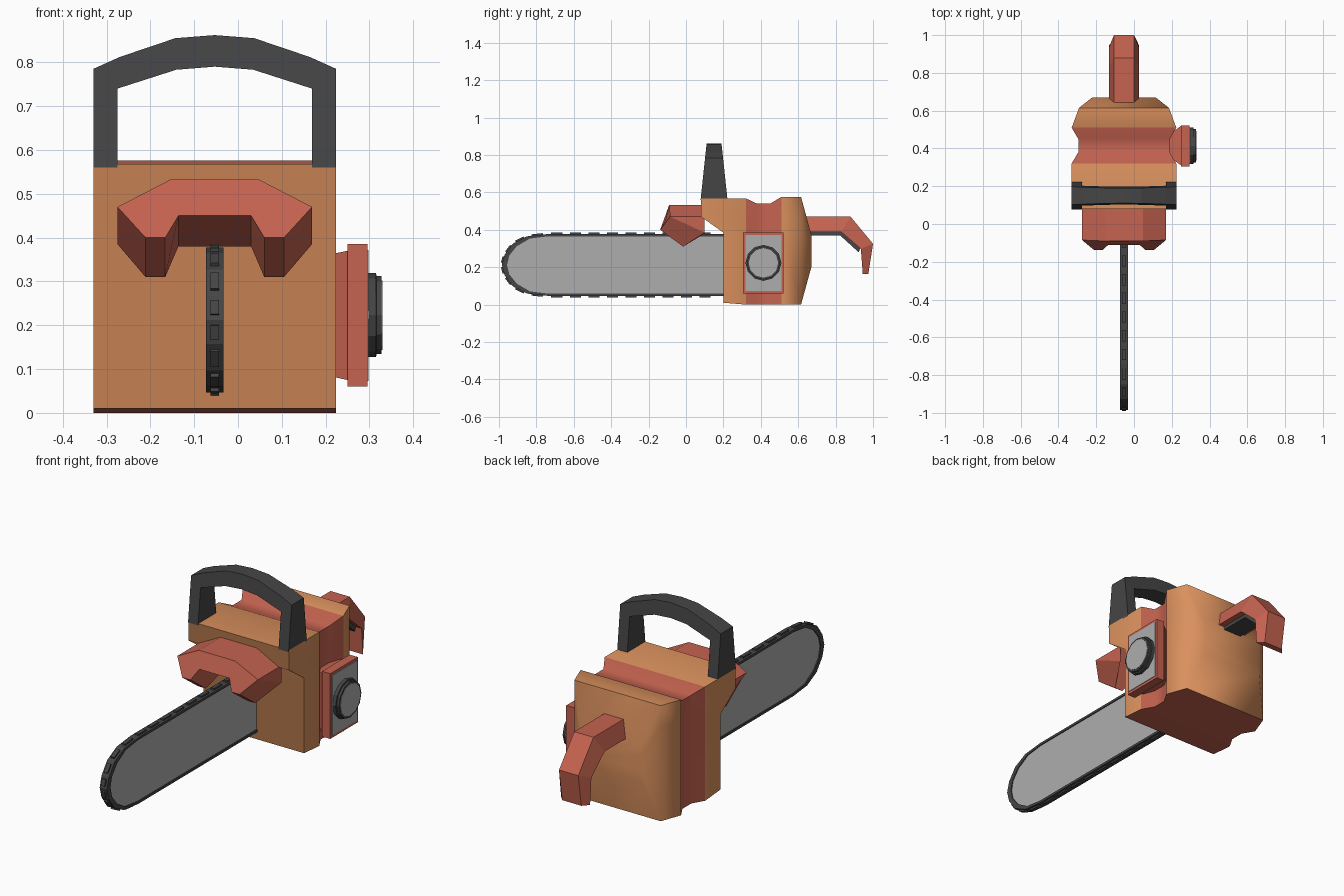
import bpy, bmesh, math
from mathutils import Vector

if "Cube" in bpy.data.objects:
    bpy.data.objects.remove(bpy.data.objects["Cube"], do_unlink=True)

CX = -0.053  # centre plane of the body and bar


def material(name, rgb):
    m = bpy.data.materials.new(name)
    m.use_nodes = True
    m.diffuse_color = (*rgb, 1)
    m.node_tree.nodes["Principled BSDF"].inputs["Base Color"].default_value = (*rgb, 1)
    return m


orange = material("orange", (0.70, 0.28, 0.11))
red = material("brick red", (0.56, 0.125, 0.08))
grey = material("steel grey", (0.42, 0.42, 0.42))
dark = material("dark rubber", (0.06, 0.06, 0.062))


def loft(name, rings, mats, rule=None, smooth=None):
    """Skin equal-length closed rings of points and cap both ends."""
    bm = bmesh.new()
    rows = [[bm.verts.new(p) for p in r] for r in rings]
    n = len(rows[0])
    for a, b in zip(rows, rows[1:]):
        for i in range(n):
            j = (i + 1) % n
            bm.faces.new((a[i], a[j], b[j], b[i]))
    bm.faces.new(rows[0])
    bm.faces.new(rows[-1])
    bmesh.ops.remove_doubles(bm, verts=bm.verts[:], dist=0.0001)
    bmesh.ops.recalc_face_normals(bm, faces=bm.faces[:])
    if rule:
        for f in bm.faces:
            f.material_index = rule(f)
    me = bpy.data.meshes.new(name)
    bm.to_mesh(me)
    bm.free()
    for m in mats:
        me.materials.append(m)
    ob = bpy.data.objects.new(name, me)
    bpy.context.collection.objects.link(ob)
    if smooth:
        bpy.ops.object.select_all(action="DESELECT")
        ob.select_set(True)
        bpy.context.view_layer.objects.active = ob
        bpy.ops.object.shade_smooth_by_angle(angle=math.radians(smooth))
    return ob


def mirrored(half):
    """Close a half ring of (x offset, y, z) across the centre plane."""
    return [(CX + x, y, z) for x, y, z in half] + [(CX - x, y, z) for x, y, z in reversed(half)]


# Body: overhanging front, waist groove, chamfered rear
def station(w, ys, zs):
    return mirrored([(w, y, z) for y, z in zip(ys, zs)])


body = [station(0.277, (0.08, 0.08, 0.2, 0.2), (0.568, 0.47, 0.385, 0.01))]
for y, w, top in ((0.32, 0.277, 0.568), (0.38, 0.242, 0.54), (0.45, 0.242, 0.54),
                  (0.51, 0.277, 0.576), (0.615, 0.238, 0.576)):
    body.append(station(w, [y] * 4, (top, 0.47, 0.385, 0)))
body.append(station(0.168, [0.67] * 4, (0.375, 0.33, 0.25, 0.2)))


def body_colour(f):
    y = f.calc_center_median().y
    return 1 if f.normal.z < -0.95 or 0.32 < y < 0.51 else 0


loft("engine_body", body, [orange, red], body_colour, 60)

# Top handle: arch that tapers upward
outer = [(0.277, 0.56), (0.277, 0.785), (0.217, 0.812), (0.09, 0.855), (0, 0.862)]
inner = [(0.222, 0.56), (0.222, 0.74), (0.2, 0.747), (0.088, 0.783), (0, 0.79)]


def arch_ring(o, i, s):
    def pair(p):
        t = (p[1] - 0.56) / 0.3
        x = CX + s * p[0]
        return [(x, 0.078 + 0.032 * t, p[1]), (x, 0.222 - 0.032 * t, p[1])]
    return pair(o) + pair(i)[::-1]


half = list(zip(outer, inner))
loft("top_handle", [arch_ring(o, i, 1) for o, i in half]
     + [arch_ring(o, i, -1) for o, i in reversed(half[:-1])], [dark])

# Front hand guard with two prongs
guard_front = [(0.1, -0.09, 0.533), (0.222, -0.085, 0.47), (0.222, -0.085, 0.47),
               (0.158, -0.138, 0.4), (0.113, -0.138, 0.4), (0.083, -0.11, 0.45)]
guard_back = [(0.1, 0.1, 0.533), (0.222, 0.1, 0.47), (0.222, 0.1, 0.385),
              (0.158, -0.015, 0.31), (0.113, -0.015, 0.31), (0.083, 0.1, 0.38)]
loft("hand_guard", [mirrored(guard_front), mirrored(guard_back)], [red])

# Rear handle and the rubber grip under it
tops = [(0.6, 0.47), (0.88, 0.47), (1.0, 0.325), (0.975, 0.165)]
lows = [(0.6, 0.388), (0.83, 0.388), (0.935, 0.298), (0.945, 0.165)]
loft("rear_handle", [mirrored([(0.053, *t), (0.08, *b)]) for t, b in zip(tops, lows)], [red])
loft("rear_grip", [mirrored([(0.05, y, z + 0.01), (0.05, y - d, z - 0.018)])
                   for (y, z), d in zip(lows[:3], (0, 0.006, 0.012))], [dark])


# Guide bar and chain
def loop(pts):
    return [(y, 0.212 + z) for y, z in pts] + [(y, 0.212 - z) for y, z in reversed(pts[:-1])]


def slab(name, pts, half_w, mat):
    return loft(name, [[(CX + s * half_w, y, z) for y, z in pts] for s in (-1, 1)], [mat])


chain_path = loop([(0.25, 0.165), (-0.74, 0.165), (-0.85, 0.153), (-0.925, 0.115),
                   (-0.97, 0.055), (-0.985, 0)])
bar_path = loop([(0.25, 0.153), (-0.74, 0.153), (-0.835, 0.141), (-0.905, 0.1),
                 (-0.945, 0.05), (-0.957, 0)])


# The chain is a band around the bar edge
def band_ring(p, q):
    return [(CX - 0.02, *p), (CX + 0.02, *p), (CX + 0.02, *q), (CX - 0.02, *q)]


loft("chain_band", [band_ring(p, q) for p, q in zip(chain_path, bar_path)], [dark])
slab("guide_bar", bar_path, 0.015, grey)

# Cutter links, spaced along the chain path
count = 0
for a, b in zip(chain_path, chain_path[1:]):
    a, b = Vector(a), Vector(b)
    d = (b - a).normalized()
    n = Vector((d.y, -d.x))
    steps = max(1, round((b - a).length / 0.1))
    for k in range(steps):
        p = a.lerp(b, (k + 0.5) / steps)
        size = min(0.03, (b - a).length * 0.3)
        quad = [p - d * size - n * 0.005, p + d * size - n * 0.005,
                p + d * size + n * 0.008, p - d * size + n * 0.008]
        if p.y < 0.6 and p.x < 0.2:
            count += 1
            slab(f"cutter_link_{count}", quad, 0.01, dark)


# Side cover: flared mount, framed plate and round starter
def side_rect(x, y0, y1, z0, z1):
    return [(x, y0, z0), (x, y1, z0), (x, y1, z1), (x, y0, z1)]


loft("cover_mount", [side_rect(0.18, 0.36, 0.47, 0.09, 0.355),
                     side_rect(0.25, 0.31, 0.52, 0.075, 0.37)], [red])
loft("cover_frame", [side_rect(0.25, 0.305, 0.522, 0.06, 0.385),
                     side_rect(0.295, 0.305, 0.522, 0.06, 0.385)], [red])
loft("cover_plate", [side_rect(0.29, 0.317, 0.51, 0.073, 0.372),
                     side_rect(0.298, 0.317, 0.51, 0.073, 0.372)], [grey])


def disc(x, r):
    return [(x, 0.414 + r * math.cos(math.tau * i / 12), 0.223 + r * math.sin(math.tau * i / 12))
            for i in range(12)]


loft("starter_ring", [disc(0.29, 0.096), disc(0.315, 0.096), disc(0.316, 0.089),
                      disc(0.328, 0.089)], [dark])
loft("starter_cap", [disc(0.32, 0.079), disc(0.33, 0.079)], [grey])
